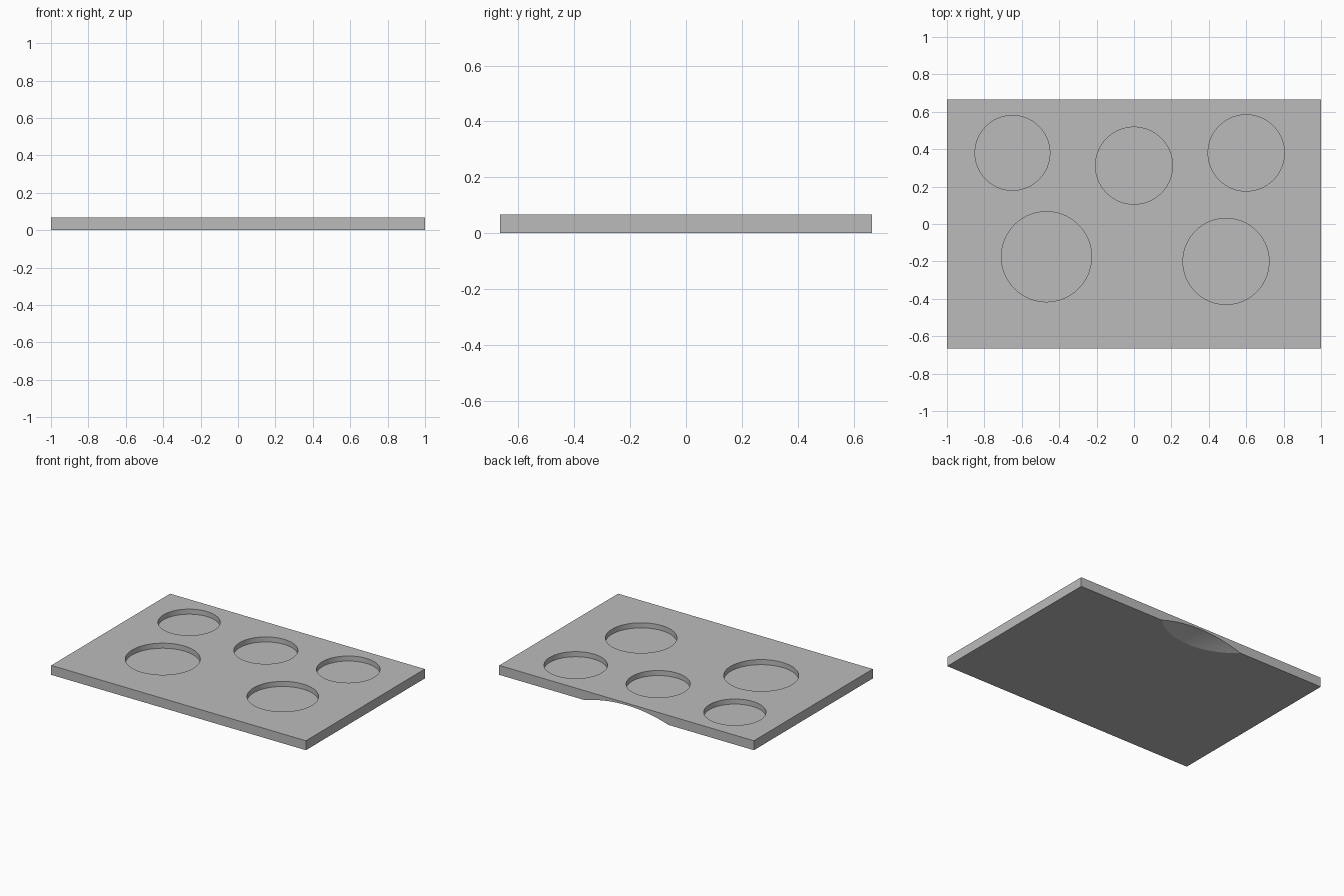
import bpy
from math import sqrt

if "Cube" in bpy.data.objects:
    bpy.data.objects.remove(bpy.data.objects["Cube"], do_unlink=True)

WIDTH, DEPTH, THICK = 2.0, 1.333, 0.067
POCKET_DEPTH = 0.036

grey = bpy.data.materials.new("plain grey")
grey.use_nodes = True
grey.diffuse_color = (0.5, 0.5, 0.5, 1)
grey.node_tree.nodes["Principled BSDF"].inputs["Base Color"].default_value = (0.5, 0.5, 0.5, 1)

# Flat tray slab
bpy.ops.mesh.primitive_cube_add(size=1, location=(0, 0, THICK / 2))
tray = bpy.context.object
tray.name = "tray"
tray.scale = (WIDTH, DEPTH, THICK)
bpy.ops.object.transform_apply(location=True, rotation=False, scale=True)
tray.data.materials.append(grey)


def carve(cutter):
    """Subtract the cutter from the tray, then delete it."""
    cutter.hide_render = True
    cutter.data.materials.append(grey)
    bpy.ops.object.select_all(action="DESELECT")
    tray.select_set(True)
    bpy.context.view_layer.objects.active = tray
    mod = tray.modifiers.new("carve", "BOOLEAN")
    mod.operation = "DIFFERENCE"
    mod.solver = "EXACT"
    mod.object = cutter
    bpy.ops.object.modifier_apply(modifier=mod.name)
    bpy.data.objects.remove(cutter, do_unlink=True)


# Round pockets in the top: x, y, radius
pockets = [(-0.65, 0.38, 0.2), (0, 0.312, 0.206), (0.6, 0.38, 0.204),
           (-0.468, -0.175, 0.241), (0.492, -0.2, 0.23)]
for x, y, radius in pockets:
    bpy.ops.mesh.primitive_cylinder_add(
        vertices=96, radius=radius, depth=0.2,
        location=(x, y, THICK - POCKET_DEPTH + 0.1))
    carve(bpy.context.object)

# Shallow spherical finger scoop under the back edge
half_width, reach, rise = 0.328, 0.13, 0.052
plan_radius = (half_width ** 2 + reach ** 2) / (2 * reach)
offset = plan_radius - reach
drop = (half_width ** 2 / rise - rise) / 2
bpy.ops.mesh.primitive_uv_sphere_add(
    segments=128, ring_count=128, radius=sqrt(plan_radius ** 2 + drop ** 2),
    location=(0, DEPTH / 2 + offset, -drop))
carve(bpy.context.object)

bpy.ops.object.select_all(action="DESELECT")
tray.select_set(True)
bpy.context.view_layer.objects.active = tray
bpy.ops.object.shade_smooth_by_angle(angle=0.26)
